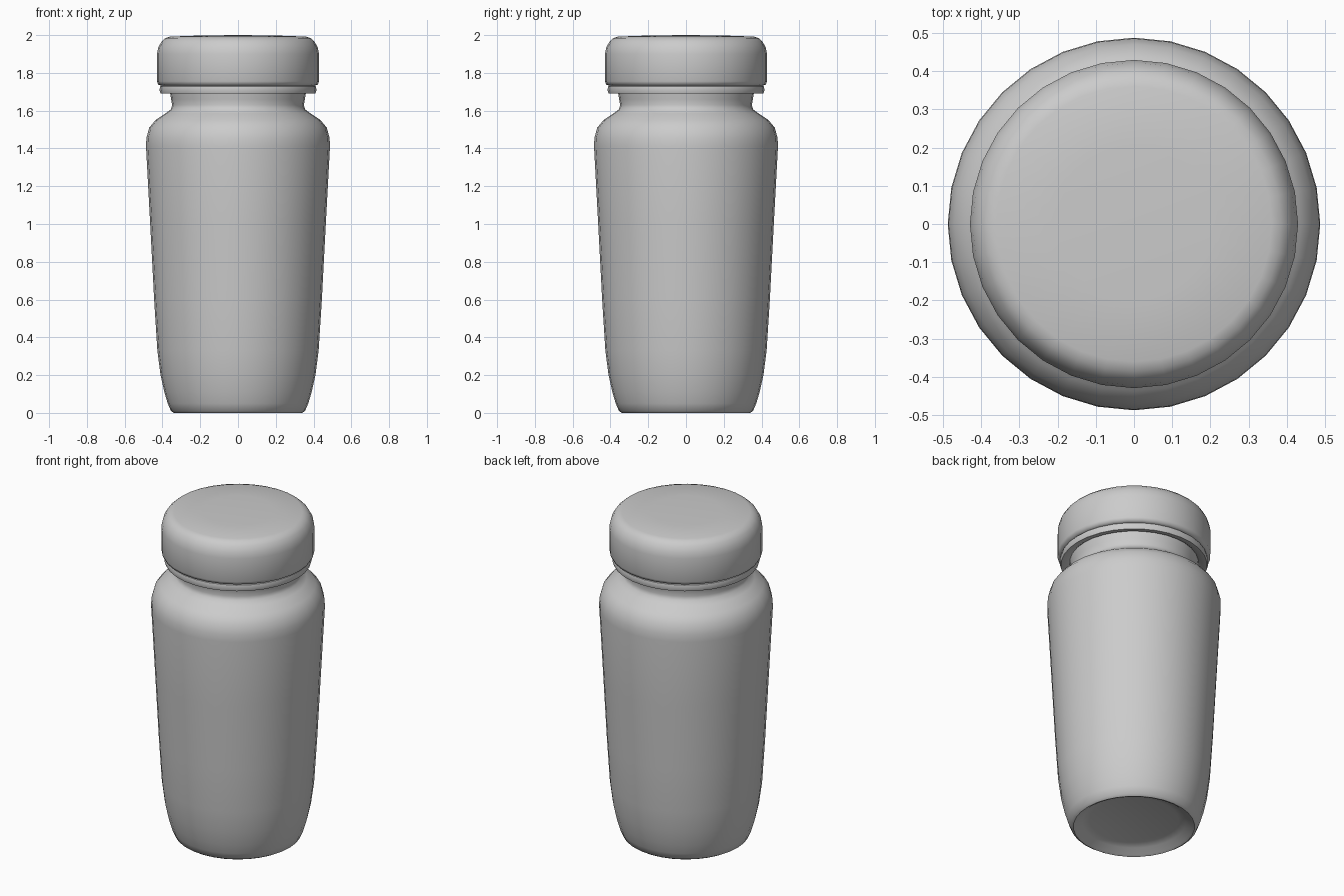
import bpy
import bmesh
import math
from mathutils import Matrix

cube = bpy.data.objects.get("Cube")
if cube:
    bpy.data.objects.remove(cube, do_unlink=True)

SIDES = 32

grey = bpy.data.materials.new("plain_grey")
grey.use_nodes = True
colour = (0.6, 0.6, 0.6, 1)
grey.diffuse_color = colour
grey.node_tree.nodes["Principled BSDF"].inputs["Base Color"].default_value = colour


def lathe(name, profile, angle):
    """Spin a (radius, height) profile around z into a shaded object."""
    bm = bmesh.new()
    verts = [bm.verts.new((r, 0, z)) for r, z in profile]
    edges = [bm.edges.new(pair) for pair in zip(verts, verts[1:])]
    bmesh.ops.spin(bm, geom=verts + edges, cent=(0, 0, 0), axis=(0, 0, 1),
                   angle=math.tau, steps=SIDES, use_duplicate=False)
    bmesh.ops.remove_doubles(bm, verts=bm.verts, dist=0.0005)
    bmesh.ops.recalc_face_normals(bm, faces=bm.faces)
    mesh = bpy.data.meshes.new(name)
    bm.to_mesh(mesh)
    bm.free()
    obj = bpy.data.objects.new(name, mesh)
    bpy.context.collection.objects.link(obj)
    mesh.materials.append(grey)
    bpy.ops.object.select_all(action='DESELECT')
    obj.select_set(True)
    bpy.context.view_layer.objects.active = obj
    bpy.ops.object.shade_smooth_by_angle(angle=math.radians(angle))
    return obj


# Jar with a recessed base, tapered wall, round shoulder and flared neck
lathe("jar_body", [
    (0, 0.045), (0.25, 0.042), (0.29, 0.03), (0.325, 0.006), (0.34, 0),
    (0.355, 0.01), (0.372, 0.05), (0.39, 0.11), (0.41, 0.2), (0.427, 0.33),
    (0.444, 0.6), (0.465, 1.0), (0.487, 1.41), (0.485, 1.455), (0.47, 1.51),
    (0.437, 1.55), (0.385, 1.585), (0.355, 1.607), (0.349, 1.63),
    (0.354, 1.66), (0.364, 1.72), (0, 1.72),
], 50)

# Loose ring under the lid
lathe("seal_ring", [
    (0.355, 1.71), (0.375, 1.695), (0.41, 1.69), (0.416, 1.71),
    (0.412, 1.728), (0.4, 1.735), (0.355, 1.735), (0.355, 1.71),
], 40)

# Lid with a rounded top edge and a nearly flat top
lathe("lid", [
    (0, 1.732), (0.405, 1.732), (0.422, 1.738), (0.429, 1.755), (0.429, 1.9),
    (0.422, 1.935), (0.405, 1.966), (0.385, 1.984), (0.36, 1.992),
    (0.2, 1.998), (0, 2.0),
], 50)
